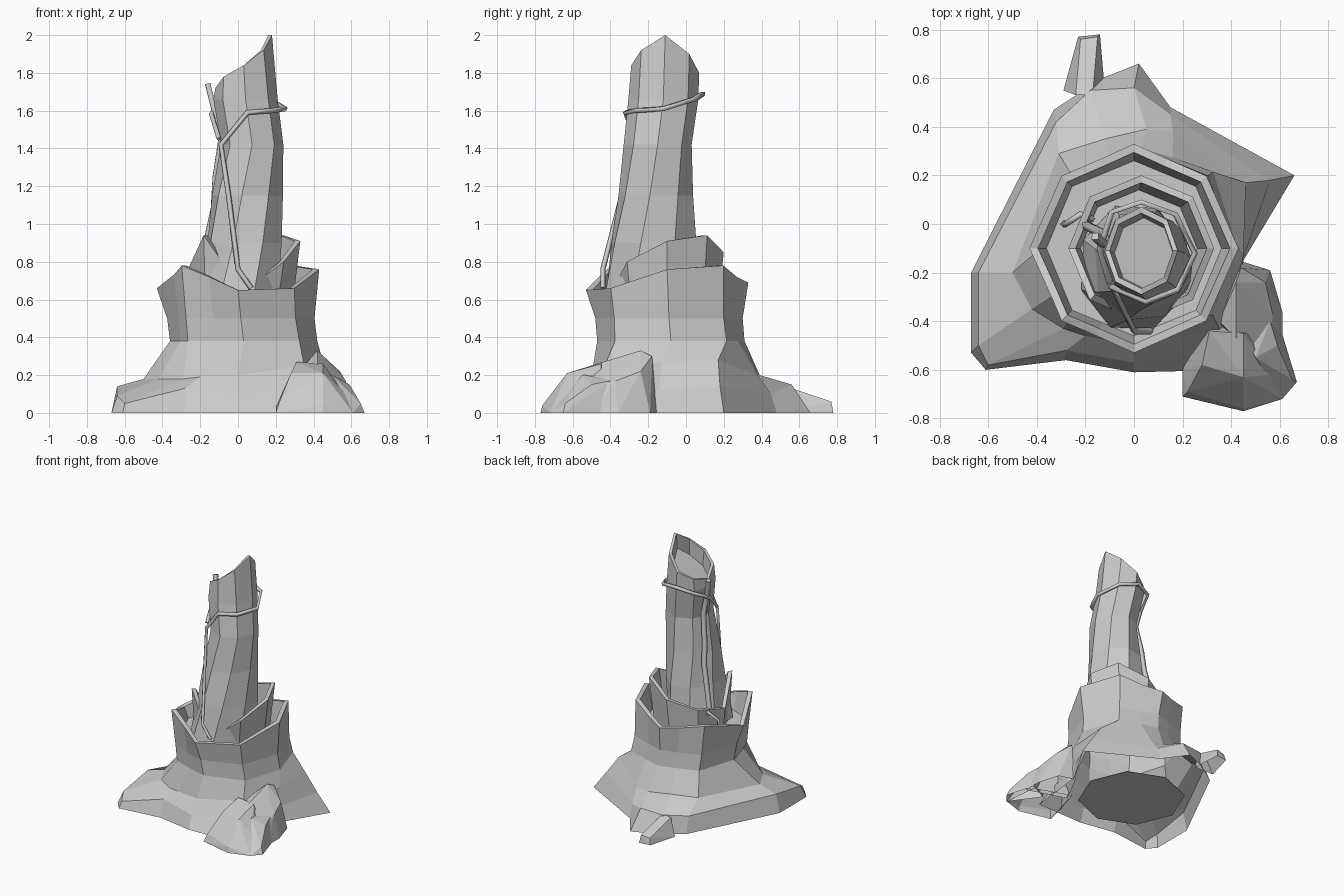
import bpy, bmesh
from math import sin, cos, radians

cube = bpy.data.objects.get("Cube")
if cube:
    bpy.data.objects.remove(cube)

stone = bpy.data.materials.new("pale_grey")
stone.use_nodes = True
grey = (0.6, 0.6, 0.6, 1)
stone.diffuse_color = grey
stone.node_tree.nodes["Principled BSDF"].inputs["Base Color"].default_value = grey


def finish(name, bm):
    mesh = bpy.data.meshes.new(name)
    bm.to_mesh(mesh)
    bm.free()
    mesh.materials.append(stone)
    bpy.context.collection.objects.link(bpy.data.objects.new(name, mesh))


def loft(name, rings, cap_start=False, cap_end=False):
    """Skin a list of equal rings, wound counter-clockwise from outside bottom upward."""
    bm = bmesh.new()
    rows = [[bm.verts.new(p) for p in ring] for ring in rings]
    count = len(rows[0])
    for low, high in zip(rows, rows[1:]):
        for i in range(count):
            j = (i + 1) % count
            bm.faces.new((low[i], low[j], high[j], high[i]))
    if cap_start:
        bm.faces.new(rows[0][::-1])
    if cap_end:
        bm.faces.new(rows[-1])
    finish(name, bm)


def ring(cx, cy, rx, ry, heights, angles=range(0, 360, 45), diagonal=1, twist=0):
    """Octagonal ring from the front; extra angles fall on the octagon's sides."""
    if not isinstance(heights, (list, tuple)):
        heights = [heights] * len(angles)
    points = []
    for a, z in zip(angles, heights):
        side = cos(radians(22.5)) / cos(radians(a % 45 - 22.5))
        side *= 1 + (diagonal - 1) * abs(sin(radians(2 * a)))
        t = radians(a + twist)
        points.append((cx + rx * side * sin(t), cy - ry * side * cos(t), z))
    return points


def hull(name, points):
    """Convex rock, open at the ground."""
    bm = bmesh.new()
    for p in points:
        bm.verts.new(p)
    result = bmesh.ops.convex_hull(bm, input=bm.verts)
    bmesh.ops.delete(bm, geom=result["geom_interior"], context="VERTS")
    bmesh.ops.recalc_face_normals(bm, faces=bm.faces)
    ground = [f for f in bm.faces if f.normal.z < -0.95]
    bmesh.ops.delete(bm, geom=ground, context="FACES")
    finish(name, bm)


def vine(name, points, radius=0.014):
    curve = bpy.data.curves.new(name, "CURVE")
    curve.dimensions = "3D"
    curve.bevel_depth = radius
    curve.bevel_resolution = 0
    curve.use_fill_caps = True
    spline = curve.splines.new("POLY")
    spline.points.add(len(points) - 1)
    for target, p in zip(spline.points, points):
        target.co = (*p, 1)
    curve.materials.append(stone)
    bpy.context.collection.objects.link(bpy.data.objects.new(name, curve))


# Stump with root skirt: angle, rim height, foot, root lip, shelf
columns = [
    (0, .65, (0, -.61, 0), (0, -.57, .1), (0, -.5, .2)),
    (45, .66, (.4, -.6, 0), (.36, -.5, .12), (.35, -.43, .25)),
    (90, .76, (.45, -.15, 0), (.45, -.14, .12), (.45, -.13, .27)),
    (135, .78, (.66, .2, 0), (.56, .18, .14), (.46, .17, .28)),
    (160, .72, (.15, .48, 0), (.15, .45, .1), (.16, .38, .2)),
    (180, .69, (.02, .66, 0), (0, .56, .15), (.05, .39, .2)),
    (200, .7, (-.13, .6, 0), (-.18, .55, .14), (-.12, .35, .21)),
    (225, .73, (-.33, .47, 0), (-.32, .42, .12), (-.31, .29, .21)),
    (270, .66, (-.67, -.2, 0), (-.64, -.2, .14), (-.5, -.2, .18)),
    (300, .73, (-.67, -.53, 0), (-.64, -.5, .09), (-.42, -.35, .18)),
    (315, .78, (-.61, -.6, 0), (-.6, -.58, .05), (-.29, -.43, .18)),
    (337, .72, (-.28, -.56, 0), (-.28, -.52, .13), (-.2, -.46, .19)),
]
turns, rim, foot, lip, shelf = map(list, zip(*columns))
loft("stump", [
    foot, lip, shelf,
    ring(.03, -.08, .39, .39, .38, turns, 1.07),
    ring(.015, -.09, .39, .39, .5, turns, 1.05),
    ring(0, -.1, .43, .43, rim, turns, .98),
    ring(0, -.1, .395, .395, rim, turns, .98),
    ring(0, -.1, .36, .36, .58, turns),
], cap_end=True)
loft("stump_underside", [ring(-.06, -.1, .39, .39, z) for z in (.003, .007)], True, True)

# Broken inner wall
wall = [.64, .8, .91, .94, .85, .79, .75, .94]
loft("inner_wall", [
    ring(.02, -.1, .27, .27, .58),
    ring(.03, -.1, .3, .3, wall),
    ring(.03, -.1, .27, .27, wall),
    ring(.02, -.1, .24, .24, .59),
])

# Leaning, twisted hollow trunk with a shallow broken top
brim = [1.84, 1.92, 2, 1.9, 1.8, 1.75, 1.72, 1.78]
loft("trunk", [
    ring(.0, -.18, .23, .27, .6, twist=-25),
    ring(.035, -.17, .205, .235, .9, twist=-17),
    ring(.05, -.16, .19, .2, 1.15, twist=-9),
    ring(.075, -.15, .165, .18, 1.42),
    ring(.04, -.12, .17, .185, 1.66),
    ring(.03, -.11, .15, .18, brim),
    ring(.03, -.11, .13, .155, brim),
    ring(.04, -.12, .12, .145, [z - .12 for z in brim]),
], cap_end=True)

# Vines around the trunk
vine("binding_vine", [
    (.07, -.44, .66), (.0, -.44, .76), (-.05, -.34, 1.15), (-.09, -.26, 1.42),
    (.05, -.32, 1.59), (.18, -.27, 1.6), (.25, -.12, 1.61), (.17, .04, 1.66),
    (.03, .09, 1.69), (-.09, .05, 1.66), (-.14, -.1, 1.58), (-.1, -.24, 1.45),
])
vine("side_vine", [
    (-.16, -.05, 1.74), (-.13, -.08, 1.62), (-.09, -.09, 1.45), (-.12, -.06, 1.25),
    (-.13, -.04, 1.08), (-.17, -.02, .9), (-.21, 0, .7),
], .02)
vine("vine_curl", [(-.29, 0, .58), (-.28, 0, .7), (-.22, .04, .76), (-.17, .02, .7)])

# Rocks at the front left
hull("front_rock", [
    (.2, -.71, 0), (.45, -.77, 0), (.61, -.72, 0), (.2, -.6, .03), (.22, -.69, .06),
    (.45, -.76, .04), (.28, -.58, .21), (.45, -.63, .21), (.45, -.45, .26),
    (.31, -.44, .27), (.57, -.62, .1), (.3, -.35, 0), (.58, -.45, 0),
])
hull("rear_rock", [
    (.61, -.5, 0), (.61, -.36, 0), (.56, -.19, 0), (.43, -.15, 0), (.44, -.18, .3),
    (.42, -.24, .33), (.54, -.24, .22), (.57, -.37, .17), (.42, -.47, .26), (.35, -.4, .25),
    (.3, -.4, 0), (.56, -.5, .14),
])
hull("side_rock", [
    (.61, -.72, 0), (.67, -.65, 0), (.6, -.42, 0), (.65, -.64, .05), (.59, -.5, .15),
    (.5, -.55, .2), (.56, -.4, .17), (.45, -.45, .2), (.45, -.5, 0),
])

# Root tip at the back
hull("root_tip", [
    (-.29, .55, 0), (-.23, .77, 0), (-.14, .78, 0), (-.12, .55, 0),
    (-.24, .53, .13), (-.17, .53, .14), (-.22, .76, .05), (-.15, .77, .06),
])
